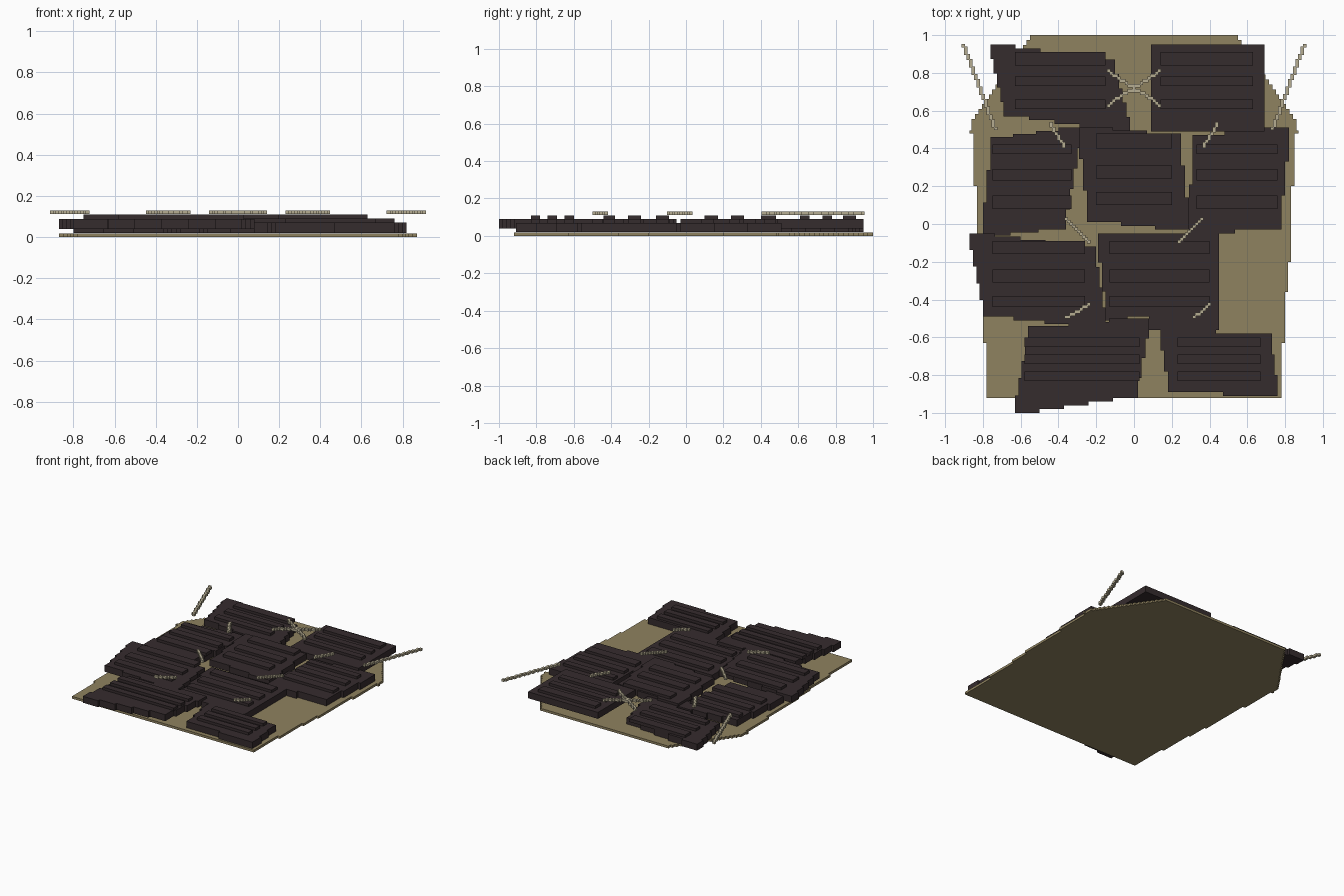
import bpy, bmesh

if "Cube" in bpy.data.objects:
    bpy.data.objects.remove(bpy.data.objects["Cube"])


def material(name, rgb):
    m = bpy.data.materials.new(name)
    m.diffuse_color = (*rgb, 1)
    m.use_nodes = True
    m.node_tree.nodes["Principled BSDF"].inputs["Base Color"].default_value = m.diffuse_color
    return m


OCHRE = material("ochre cloth", (0.275, 0.223, 0.115))
DARK = material("dark brown plate", (0.036, 0.025, 0.027))
CORD = material("pale cord", (0.47, 0.42, 0.29))


def finish(bm, name, mat):
    bmesh.ops.recalc_face_normals(bm, faces=bm.faces)
    me = bpy.data.meshes.new(name)
    bm.to_mesh(me)
    bm.free()
    me.materials.append(mat)
    ob = bpy.data.objects.new(name, me)
    bpy.context.collection.objects.link(ob)


def add_box(bm, x0, x1, y0, y1, z0, z1):
    vs = bmesh.ops.create_cube(bm, size=1)["verts"]
    for v in vs:
        v.co = (x0 if v.co.x < 0 else x1, y0 if v.co.y < 0 else y1,
                z0 if v.co.z < 0 else z1)


def add_slab(bm, outline, z0, z1):
    clean = [p for i, p in enumerate(outline)
             if abs(p[0] - outline[i - 1][0]) + abs(p[1] - outline[i - 1][1]) > 1e-5]
    face = bm.faces.new([bm.verts.new((x, y, z0)) for x, y in clean])
    top = bmesh.ops.extrude_face_region(bm, geom=[face])["geom"]
    for v in top:
        if isinstance(v, bmesh.types.BMVert):
            v.co.z = z1


def stairs(a, b, step=0.018):
    """Stepped edge from a to b: long treads with small sideways jumps."""
    dx, dy = b[0] - a[0], b[1] - a[1]
    n = round(min(abs(dx), abs(dy)) / step)
    if n == 0:
        return [a, b]
    pts = [a]
    for i in range(n):
        t, s0, s1 = (i + 1) / (n + 1), i / n, (i + 1) / n
        if abs(dx) > abs(dy):
            x = a[0] + dx * t
            pts += [(x, a[1] + dy * s0), (x, a[1] + dy * s1)]
        else:
            y = a[1] + dy * t
            pts += [(a[0] + dx * s0, y), (a[0] + dx * s1, y)]
    return pts + [b]


# Backing sheet with stepped shoulders
side = [(.78, -.92), (.78, -.63), (.80, -.63), (.80, -.36), (.815, -.36),
        (.815, -.2), (.83, -.2), (.83, .2), (.85, .2), (.85, .48),
        (.87, .48), (.87, .495), (.86, .495)]
side += stairs((.86, .53), (.55, 1.0))
bm = bmesh.new()
add_slab(bm, side + [(-x, y) for x, y in reversed(side)], 0, 0.018)
finish(bm, "backing_sheet", OCHRE)

# Rib positions shared by each row of plates
TOP = [(.61, .66), (.73, .78), (.84, .91)]
MID = [(.08, .15), (.23, .29), (.37, .42)]
CENTRE = [(.10, .17), (.24, .31), (.40, .48)]
LOWER = [(-.44, -.38), (-.31, -.24), (-.16, -.09)]
BOTTOM = [(-.83, -.78), (-.74, -.69), (-.65, -.60)]

# Skewed plates: corners counter-clockwise, underside height, rib span, rib rows
LOW, HIGH = 0.02, 0.039
plates = {
    "top_left": ([(-.69, .57), (-.02, .49), (-.10, .87), (-.76, .95)], LOW, (-.63, -.15), TOP),
    "top_right": ([(.09, .49), (.69, .49), (.69, .95), (.09, .95)], HIGH, (.14, .63), TOP),
    "middle_left": ([(-.80, -.06), (-.36, -.03), (-.28, .51), (-.76, .46)], LOW, (-.75, -.33), MID),
    "middle_centre": ([(-.25, .01), (.29, -.03), (.25, .48), (-.29, .51)], HIGH, (-.20, .20), CENTRE),
    "middle_right": ([(.29, -.05), (.78, -.03), (.82, .51), (.31, .47)], LOW, (.33, .76), MID),
    "lower_left": ([(-.80, -.49), (-.15, -.55), (-.20, -.12), (-.87, -.05)], HIGH, (-.75, -.26), LOWER),
    "lower_centre": ([(-.15, -.51), (.08, -.49), (.08, -.56), (.45, -.56), (.45, -.05), (-.19, -.05)],
                     LOW, (-.13, .40), LOWER),
    "bottom_left": ([(-.63, -1.0), (.02, -.92), (.08, -.50), (-.56, -.54)], HIGH, (-.58, .03), BOTTOM),
    "bottom_right": ([(.18, -.89), (.76, -.91), (.73, -.58), (.14, -.56)], LOW, (.23, .67), BOTTOM),
}
for name, (corners, z, (x0, x1), rows) in plates.items():
    bm = bmesh.new()
    outline = []
    for a, b in zip(corners, corners[1:] + corners[:1]):
        outline += stairs(a, b)[:-1]
    add_slab(bm, outline, z, z + 0.05)
    for y0, y1 in rows:
        add_box(bm, x0, x1, y0, y1, z + 0.045, z + 0.07)
    finish(bm, name + "_plate", DARK)


# Cords made of small cubes snapped to a grid
def cord(name, *lines):
    bm = bmesh.new()
    cells = set()
    g = 0.0133
    for (ax, ay), (bx, by) in lines:
        n = max(1, round(max(abs(bx - ax), abs(by - ay)) / g))
        for i in range(n + 1):
            t = i / n
            cells.add((round((ax + (bx - ax) * t) / g), round((ay + (by - ay) * t) / g)))
    for i, j in sorted(cells):
        add_box(bm, i * g - .009, i * g + .009, j * g - .009, j * g + .009, 0.111, 0.129)
    finish(bm, name, CORD)


cord("crossed_lacing", *[((sx * .135, .72 + sy * .09), (sx * .03, .72 + sy * .012))
                         for sx in (-1, 1) for sy in (-1, 1)],
     ((-.03, .735), (.03, .735)), ((-.03, .71), (.03, .71)), ((0, .71), (0, .735)))
for side_name, s in (("left", -1), ("right", 1)):
    cord(side_name + "_shoulder_cord", ((s * .90, .94), (s * .735, .505)))
    cord(side_name + "_upper_lacing", ((s * .445, .535), (s * .37, .415)))
    cord(side_name + "_waist_lacing", ((s * .355, .025), (s * .245, -.095)))
cord("left_lower_lacing", ((-.235, -.43), (-.355, -.495)))
cord("right_lower_lacing", ((.405, -.43), (.32, -.495)))
